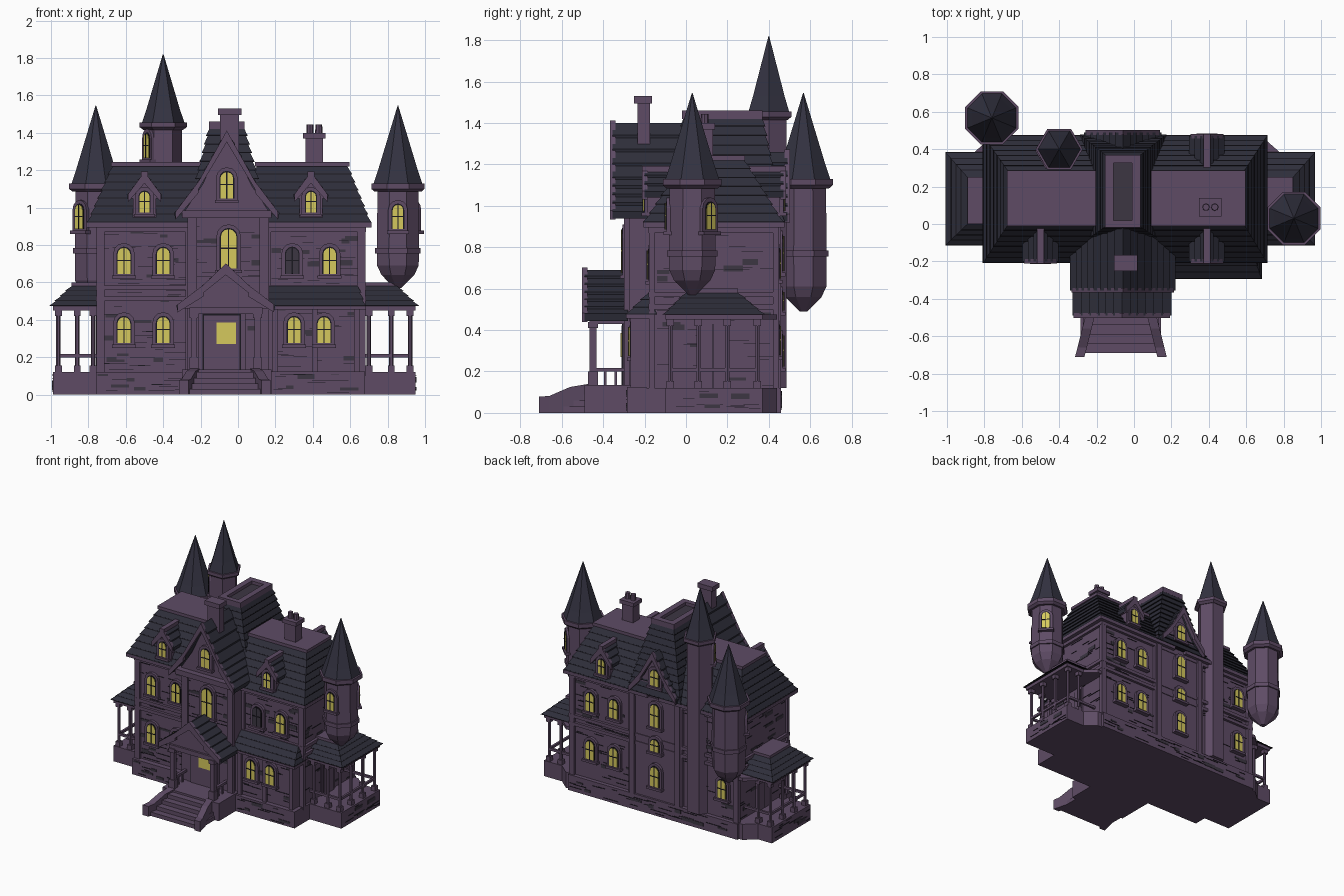
import bpy, bmesh, random
from math import pi, sin, cos
from mathutils import Matrix, Vector

random.seed(4)
cube = bpy.data.objects.get("Cube")
if cube:
    bpy.data.objects.remove(cube, do_unlink=True)

COLOURS = {"wall purple": (0.112, 0.071, 0.130), "roof slate": (0.027, 0.027, 0.042),
           "spire slate": (0.033, 0.032, 0.052), "window yellow": (0.66, 0.58, 0.11),
           "crack black": (0.010, 0.009, 0.014), "worn stone": (0.045, 0.037, 0.055)}
MATS = []
for label, rgb in COLOURS.items():
    m = bpy.data.materials.new(label)
    m.use_nodes = True
    m.diffuse_color = (*rgb, 1)
    bsdf = m.node_tree.nodes["Principled BSDF"]
    bsdf.inputs["Base Color"].default_value = (*rgb, 1)
    bsdf.inputs["Roughness"].default_value = 0.9
    MATS.append(m)
WALL, ROOF, SPIRE, GLOW, CRACK, WORN = range(len(MATS))
HOME = Matrix()
parts = {}


# ---- helpers: everything is a loft gathered into a named part ----
def loft(name, rings, mat, place=HOME):
    bm = parts.setdefault(name, bmesh.new())
    rows = [[bm.verts.new(place @ Vector(p)) for p in ring] for ring in rings]
    n = len(rows[0])
    faces = [bm.faces.new(rows[0][::-1]), bm.faces.new(rows[-1])]
    for a, b in zip(rows, rows[1:]):
        faces += [bm.faces.new((a[i], a[(i + 1) % n], b[(i + 1) % n], b[i])) for i in range(n)]
    for f in faces:
        f.material_index = mat
    bmesh.ops.recalc_face_normals(bm, faces=faces)


def rect(x0, x1, y0, y1, z):
    return [(x0, y0, z), (x1, y0, z), (x1, y1, z), (x0, y1, z)]


def box(name, x0, x1, y0, y1, z0, z1, mat=WALL, place=HOME):
    loft(name, [rect(x0, x1, y0, y1, z0), rect(x0, x1, y0, y1, z1)], mat, place)


def slab(name, outline, y0, y1, mat, place=HOME):
    loft(name, [[(x, y, z) for x, z in outline] for y in (y0, y1)], mat, place)


def turned(name, cx, cy, sides, profile, mat, spin=0):
    loft(name, [[(cx + r * cos(spin + 2 * pi * i / sides), cy + r * sin(spin + 2 * pi * i / sides), z)
                 for i in range(sides)] for r, z in profile], mat)


def facing(x, y, z=0, angle=0):
    return Matrix.Translation((x, y, z)) @ Matrix.Rotation(angle, 4, 'Z')


def shingled(name, low, high, z0, z1, courses):
    """Hipped roof of stepped courses between two rectangles."""
    def at(t, lip):
        r = [a + (b - a) * t for a, b in zip(low, high)]
        return rect(r[0] - lip, r[1] + lip, r[2] - lip, r[3] + lip, z0 + (z1 - z0) * t)
    for i in range(courses):
        a, b = i / courses, (i + 1) / courses
        loft(name, [at(a, .009), at(a + (b - a) * .14, .009)], CRACK)
        loft(name, [at(a + (b - a) * .14, .008), at(b, 0)], ROOF)


def gable(name, place, pts, depth, inset, courses=3, thick=.025, ridge=False):
    """Gabled roof; local front at y = 0, pts run from eave to peak."""
    wall = [(x * .88, z - .01) for x, z in pts]
    slab(name + "_wall", wall + [(-x, z) for x, z in wall[-2::-1]], inset, depth, WALL, place)
    for s in (-1, 1):
        for (xa, za), (xb, zb) in zip(pts, pts[1:]):
            board = [(s * xa, za + .012), (s * xb, zb + .012), (s * xb, zb - .05), (s * xa, za - .03)]
            slab(name + "_bargeboard", board, -.012, .014, WALL, place)
            for i in range(courses):
                t, u = i / courses, (i + 1) / courses
                x0, x1 = xa + (xb - xa) * t, xa + (xb - xa) * u
                h0, h1 = za + (zb - za) * t, za + (zb - za) * u
                slab(name + "_roof", [(s * (x0 + .007), h0 + .009), (s * x1, h1),
                                      (s * x1, h1 - thick), (s * x0, h0 - thick)], 0, depth, ROOF, place)
    if ridge:
        top = pts[-1][1]
        box(name + "_ridge", -.018, .018, -.012, depth, top - .02, top + .012, WALL, place)


def arch(w, h):
    return [(-w, 0), (w, 0)] + [(w * cos(a * pi / 6), h - w + w * sin(a * pi / 6)) for a in range(7)]


def window(x, y, z, angle=0, w=.034, h=.14, lit=True):
    p = facing(x, y, z - h / 2, angle)
    slab("window_frames", [(a, b - .012) for a, b in arch(w + .024, h + .038)], .01, -.016, WALL, p)
    slab("window_reveals", arch(w + .006, h + .007), 0, -.019, CRACK, p)
    slab("window_panes", arch(w, h), 0, -.022, GLOW if lit else WORN, p)
    box("window_bars", -.003, .003, -.025, 0, 0, h, CRACK, p)
    box("window_bars", -w, w, -.025, 0, h * .5, h * .5 + .006, CRACK, p)
    box("window_sills", -w - .03, w + .03, -.03, .01, -.025, -.008, WALL, p)


def weather(place, x0, x1, z0, z1, count):
    """Thin plates for cracked boards and worn patches."""
    for i in range(count):
        x, z = random.uniform(x0, x1), random.uniform(z0, z1)
        mat = WORN if i % 4 == 0 else CRACK
        w, h = (random.uniform(.02, .05), random.uniform(.012, .03)) if mat == WORN else (random.uniform(.02, .07), .0025)
        box("wall_wear", max(x - w, x0), min(x + w, x1), -.004, .002, z, min(z + h, z1), mat, place)


# ---- stone base and main walls ----
box("stone_base", -.76, .68, -.2, .46, 0, .12)
box("stone_base", .18, .68, -.285, -.19, 0, .125)
box("main_walls", -.74, .665, -.16, .43, .12, .9)
box("tower_walls", -.26, .155, -.285, .445, .1, .97)
box("bay_room", .15, .65, -.25, -.15, .12, .47)
for z in (.5, .56, .87):
    box("belt_trim", -.76, .685, -.18, .45, z, z + .025)
for x in (-.735, -.26, .155, .66):
    for y in (-.165, .435):
        box("corner_posts", x - .022, x + .022, y - .014, y + .014, .1, .9)
for x in (-.245, .14):
    box("tower_pilasters", x - .025, x + .025, -.3, -.27, .1, .97)
    box("tower_pilasters", x - .02, x + .02, .43, .46, .1, .97)
for x in (.2, .41, .635):
    box("bay_posts", x - .015, x + .015, -.268, -.24, .12, .47)
box("bay_eave", .14, .685, -.29, -.15, .455, .475)
shingled("bay_roof", (.14, .675, -.285, -.15), (.14, .64, -.18, -.15), .475, .58, 3)

# ---- mansard roofs with flat caps ----
for x0, x1, t0, t1 in ((-.81, -.1, -.67, -.1), (0, .715, .1, .585)):
    box("eaves", x0, x1, -.205, .475, .895, .92)
    shingled("mansard_roof", (x0 + .01, x1 - .01, -.2, .465), (t0, t1, 0, .28), .92, 1.22, 7)
    box("mansard_cap", t0 - .01, t1 + .01, -.01, .285, 1.22, 1.243)
shingled("tower_roof", (-.28, .165, -.1, .47), (-.15, .03, -.01, .365), .92, 1.43, 11)
box("tower_cap_floor", -.14, .02, 0, .355, 1.42, 1.436, WORN)
for x0, x1, y0, y1 in ((-.155, -.11, -.02, .37), (-.01, .035, -.02, .37), (-.12, 0, -.02, .02), (-.12, 0, .325, .37)):
    box("tower_cap_rim", x0, x1, y0, y1, 1.42, 1.46)

# ---- gables and dormers ----
gable("front_gable", facing(-.06, -.355), [(.275, .965), (.15, 1.13), (0, 1.4)], .42, .065, 4)
box("front_gable_beam", -.3, .18, -.335, -.27, .945, .985)
gable("back_gable", facing(-.06, .49, 0, pi), [(.2, .95), (.1, 1.08), (0, 1.26)], .2, .035)
for x, y, turn in ((-.5, -.2, 0), (.39, -.2, 0), (.39, .47, pi)):
    p = facing(x, y, 0, turn)
    box("dormer_body", -.062, .062, .015, .16, .92, 1.08, WALL, p)
    gable("dormer", p, [(.088, 1.06), (0, 1.18)], .2, .012, 3, .02, True)
    window(x, y + (.015 if turn == 0 else -.015), 1.03, turn, .027, .11)

# ---- entrance porch, door and steps ----
box("porch_floor", -.3, .18, -.49, -.2, 0, .135)
gable("porch", facing(-.065, -.49), [(.258, .47), (.12, .575), (0, .69)], .21, .04)
box("porch_beam", -.26, .13, -.465, -.28, .43, .465)
for x in (-.235, .105):
    box("porch_posts", x - .016, x + .016, -.465, -.433, .13, .45)
    box("porch_post_blocks", x - .024, x + .024, -.473, -.425, .13, .2)
    box("porch_post_blocks", x - .024, x + .024, -.473, -.425, .41, .44)
    box("porch_rails", x - .01, x + .01, -.44, -.28, .2, .218)
    for y in (-.39, -.34):
        box("porch_rails", x - .006, x + .006, y - .006, y + .006, .13, .2)
box("door_frame", -.215, .04, -.305, -.28, .13, .45)
box("door_gap", -.19, .015, -.308, -.28, .13, .43, CRACK)
box("door", -.183, .008, -.312, -.28, .135, .423)
box("door_pane", -.115, -.01, -.316, -.28, .27, .385, GLOW)
for i in range(4):
    w = .215 - .012 * i
    box("steps", -.07 - w, -.07 + w, -.69 + .05 * i, -.47, 0, .03 * (i + 1))
for s in (-1, 1):
    rings = []
    for y, out, top in ((-.71, .245, .078), (-.66, .232, .082), (-.56, .207, .125), (-.47, .185, .14)):
        a, b = -.07 + s * out, -.07 + s * (out - .05)
        rings.append([(a, y, 0), (b, y, 0), (b, y, top), (a, y, top)])
    loft("step_cheeks", rings, WALL)

# ---- open side porches ----
for s, wall, out in ((1, .655, .95), (-1, .73, .99)):
    outline = [(wall, -.1), (out, -.1), (out, .37), (wall + .14, .37), (wall + .06, .44), (wall, .44)]
    for z0, z1 in ((0, .12), (.45, .475)):
        loft("side_porch_slabs", [[(s * x, y, z) for x, y in outline] for z in (z0, z1)], WALL)
    xs = sorted((s * wall, s * (out + .01)))
    tops = sorted((s * wall, s * (out - .1)))
    shingled("side_porch_roof", (*xs, -.105, .375), (*tops, 0, .25), .475, .58, 4)
    box("side_porch_cap", *tops, 0, .25, .575, .6)
    line = [(wall + .045, -.075), (out - .13, -.075), (out - .03, -.075), (out - .03, .06), (out - .03, .2),
            (out - .03, .345), (out - .13, .345)]
    for x, y in line:
        turned("side_porch_posts", s * x, y, 6, [(.012, .12), (.012, .46)], WALL)
        for z in (.12, .42):
            box("post_blocks", s * x - .018, s * x + .018, y - .018, y + .018, z, z + .035)
    for y in (-.075, .345):
        box("side_porch_rails", *sorted((s * wall, s * (out - .03))), y - .008, y + .008, .2, .218)
    box("side_porch_rails", s * (out - .03) - .008, s * (out - .03) + .008, -.075, .345, .2, .218)
    x = s * (wall + .01)
    for grow, y0, y1, m in ((.012, .05, .21, WALL), (.015, .065, .195, CRACK), (.018, .07, .127, WALL), (.018, .133, .19, WALL)):
        box("side_doors", x - grow, x + grow, y0, y1, .12, .45 if m == WALL and grow < .013 else .43, m)

# ---- turrets and the tall stair tower ----
for cx, cy, tip in ((.855, .03, .57), (-.76, .567, .49)):
    spin = pi / 8
    turned("turret_body", cx, cy, 8, [(.02, tip), (.095, tip + .07), (.12, tip + .12), (.122, .76), (.118, 1.11)], WALL, spin)
    turned("turret_belt", cx, cy, 8, [(.132, .755), (.132, .785)], WALL, spin)
    turned("turret_rim", cx, cy, 8, [(.135, 1.085), (.154, 1.1), (.154, 1.13)], WALL, spin)
    turned("turret_spire", cx, cy, 8, [(.142, 1.125), (.115, 1.2), (.002, 1.545)], SPIRE, spin)
for cx, cy, angle in ((.855, .03, 0), (.855, .03, .75 * pi), (-.76, .567, -pi / 4)):
    window(cx + .108 * sin(angle), cy - .108 * cos(angle), .95, angle, .028, .13)
turned("stair_tower", -.4, .4, 6, [(.1, .12), (.1, 1.44)], WALL)
turned("stair_tower_rim", -.4, .4, 6, [(.105, 1.415), (.126, 1.43), (.126, 1.455)], WALL)
turned("stair_tower_spire", -.4, .4, 6, [(.115, 1.45), (.088, 1.53), (.002, 1.82)], SPIRE)
window(-.4 - .085 * sin(pi / 3), .4 - .085 * cos(pi / 3), 1.33, -pi / 3, .026, .13)

# ---- chimneys ----
box("front_chimney", -.095, .005, -.235, -.175, 1.3, 1.5)
box("front_chimney_cap", -.108, .018, -.25, -.165, 1.495, 1.53)
box("right_chimney", .36, .455, .05, .13, 1.23, 1.38)
box("right_chimney_cap", .348, .467, .04, .14, 1.37, 1.4)
for x in (.385, .432):
    turned("chimney_pots", x, .09, 8, [(.02, 1.39), (.018, 1.445)], WALL)

# ---- windows ----
for x in (-.61, -.4):
    for z in (.345, .715):
        window(x, -.165, z)
for x, lit in ((.29, False), (.49, True)):
    window(x, -.165, .715, 0, .034, .14, lit)
for x in (.3, .46):
    window(x, -.255, .345)
window(-.05, -.29, .78, 0, .042, .21)
window(-.06, -.295, 1.12, 0, .034, .14)
for x in (.3, .5):
    for z in (.35, .72):
        window(x, .435, z, pi)
for z in (.35, .72):
    window(-.62, .435, z, pi)
for z, h in ((.3, .15), (.54, .09), (.77, .17), (1.06, .12)):
    window(-.06, .45, z, pi, .034, h)

# ---- weathered boards and stones ----
for p, x0, x1, z0, z1, n in (
        (facing(0, -.16), -.72, -.28, .13, .87, 60), (facing(0, -.16), .18, .64, .59, .87, 30),
        (facing(0, -.25), .2, .63, .13, .45, 22), (facing(0, -.285), -.24, .13, .14, .93, 30),
        (facing(0, -.2), -.75, -.3, .01, .11, 14), (facing(0, -.285), .19, .67, .01, .11, 14),
        (facing(0, .43, 0, pi), -.64, -.1, .13, .87, 50), (facing(0, .43, 0, pi), .28, .72, .13, .87, 40),
        (facing(0, .46, 0, pi), -.67, .75, .01, .11, 36), (facing(.665, 0, 0, pi / 2), -.14, .42, .13, .87, 45),
        (facing(-.74, 0, 0, -pi / 2), -.42, .14, .13, .87, 45),
        (facing(.95, 0, 0, pi / 2), -.09, .36, .01, .11, 12), (facing(-.99, 0, 0, -pi / 2), -.36, .09, .01, .11, 12)):
    weather(p, x0, x1, z0, z1, n)

# ---- turn the gathered parts into objects ----
for name, bm in parts.items():
    mesh = bpy.data.meshes.new(name)
    used = sorted({f.material_index for f in bm.faces})
    for f in bm.faces:
        f.material_index = used.index(f.material_index)
    bm.to_mesh(mesh)
    bm.free()
    for i in used:
        mesh.materials.append(MATS[i])
    bpy.context.collection.objects.link(bpy.data.objects.new(name, mesh))
